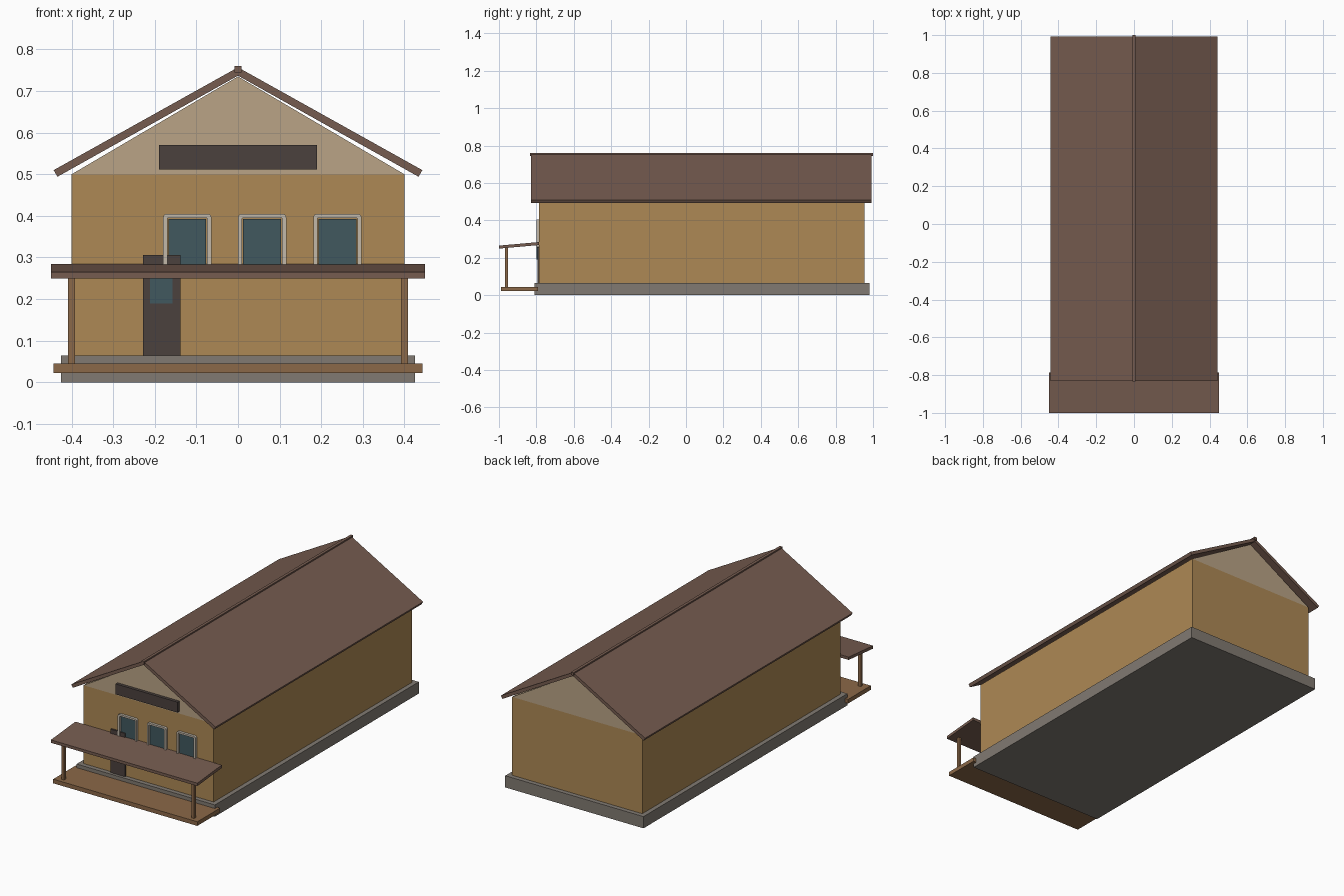
import bpy, bmesh, math

if "Cube" in bpy.data.objects:
    bpy.data.objects.remove(bpy.data.objects["Cube"])

def material(name, rgb):
    m = bpy.data.materials.new(name)
    m.diffuse_color = (*rgb, 1)
    m.use_nodes = True
    m.node_tree.nodes["Principled BSDF"].inputs["Base Color"].default_value = m.diffuse_color
    return m

WALL = material("ochre_plaster", (0.42, 0.25, 0.09))
GABLE = material("pale_plaster", (0.49, 0.37, 0.24))
ROOF = material("brown_roofing", (0.18, 0.107, 0.08))
STONE = material("grey_stone", (0.22, 0.195, 0.168))
DARK = material("dark_wood", (0.07, 0.053, 0.048))
GLASS = material("teal_glass", (0.053, 0.098, 0.114))
TRIM = material("pale_trim", (0.54, 0.48, 0.40))
WOOD = material("porch_wood", (0.26, 0.14, 0.065))

def finish(bm, name, mat):
    bmesh.ops.recalc_face_normals(bm, faces=bm.faces)
    me = bpy.data.meshes.new(name)
    bm.to_mesh(me)
    bm.free()
    ob = bpy.data.objects.new(name, me)
    me.materials.append(mat)
    bpy.context.collection.objects.link(ob)
    return ob

def prism(name, profile, lo, hi, mat, axis="y"):
    """Extrude a 2D profile: (x, z) along y, or (y, z) along x."""
    bm = bmesh.new()
    put = (lambda p, t: (p[0], t, p[1])) if axis == "y" else (lambda p, t: (t, p[0], p[1]))
    a = [bm.verts.new(put(p, lo)) for p in profile]
    b = [bm.verts.new(put(p, hi)) for p in profile]
    bm.faces.new(a)
    bm.faces.new(b)
    n = len(profile)
    for i in range(n):
        j = (i + 1) % n
        bm.faces.new((a[i], a[j], b[j], b[i]))
    return finish(bm, name, mat)

def box(name, x0, x1, y0, y1, z0, z1, mat):
    return prism(name, [(x0, z0), (x1, z0), (x1, z1), (x0, z1)], y0, y1, mat)

def rounded_rect(cx, cz, hw, hh, r, seg=3):
    pts = []
    for k, (sx, sz) in enumerate([(1, 1), (-1, 1), (-1, -1), (1, -1)]):
        for i in range(seg + 1):
            a = math.pi / 2 * (k + i / seg)
            pts.append((cx + sx * (hw - r) + r * math.cos(a),
                        cz + sz * (hh - r) + r * math.sin(a)))
    return pts

def frame(name, cx, cz, hw, hh, width, y0, y1, mat):
    bm = bmesh.new()
    outer = rounded_rect(cx, cz, hw, hh, 0.009)
    inner = rounded_rect(cx, cz, hw - width, hh - width, 0.002)
    rings = [[bm.verts.new((x, y, z)) for x, z in pts]
             for pts, y in ((outer, y0), (outer, y1), (inner, y1), (inner, y0))]
    n = len(outer)
    for k in range(4):
        a, b = rings[k], rings[(k + 1) % 4]
        for i in range(n):
            j = (i + 1) % n
            bm.faces.new((a[i], a[j], b[j], b[i]))
    return finish(bm, name, mat)

# Main body
FRONT, BACK = -0.785, 0.955
box("foundation", -0.425, 0.425, -0.81, 0.98, 0, 0.065, STONE)
box("walls", -0.4, 0.4, FRONT, BACK, 0.065, 0.5, WALL)
prism("gable", [(-0.4, 0.5), (0.4, 0.5), (0, 0.735)], FRONT, BACK, GABLE)

# Roof slopes and ridge cap
for side, s in (("left", -1), ("right", 1)):
    prism(side + "_roof_slope",
          [(0, 0.757), (s * 0.443, 0.51), (s * 0.434, 0.494), (0, 0.737)],
          -0.83, 0.992, ROOF)
box("ridge_cap", -0.008, 0.008, -0.835, 1.0, 0.744, 0.76, ROOF)

# Upper windows
for i, cx in enumerate((-0.122, 0.058, 0.239)):
    frame(f"window_frame_{i + 1}", cx, 0.33, 0.058, 0.075, 0.01, -0.799, FRONT, TRIM)
    box(f"window_glass_{i + 1}", cx - 0.0455, cx + 0.0455, -0.79, FRONT + 0.002,
        0.267, 0.393, GLASS)

# Door with small pane, and blank sign board
box("door", -0.228, -0.138, -0.795, FRONT + 0.002, 0.065, 0.306, DARK)
box("door_glass", -0.211, -0.157, -0.798, -0.79, 0.19, 0.275, GLASS)
box("sign_board", -0.19, 0.19, -0.802, FRONT + 0.002, 0.512, 0.57, DARK)

# Porch deck, posts and sloped canopy
box("porch_deck", -0.443, 0.443, -0.99, -0.79, 0.022, 0.045, WOOD)
for side, s in (("left", -1), ("right", 1)):
    x = s * 0.4
    box(side + "_porch_post", x - 0.008, x + 0.008, -0.968, -0.952, 0.045, 0.256, WOOD)
prism("porch_canopy", [(-1.0, 0.249), (FRONT, 0.268), (FRONT, 0.284), (-1.0, 0.265)],
      -0.45, 0.45, ROOF, axis="x")
